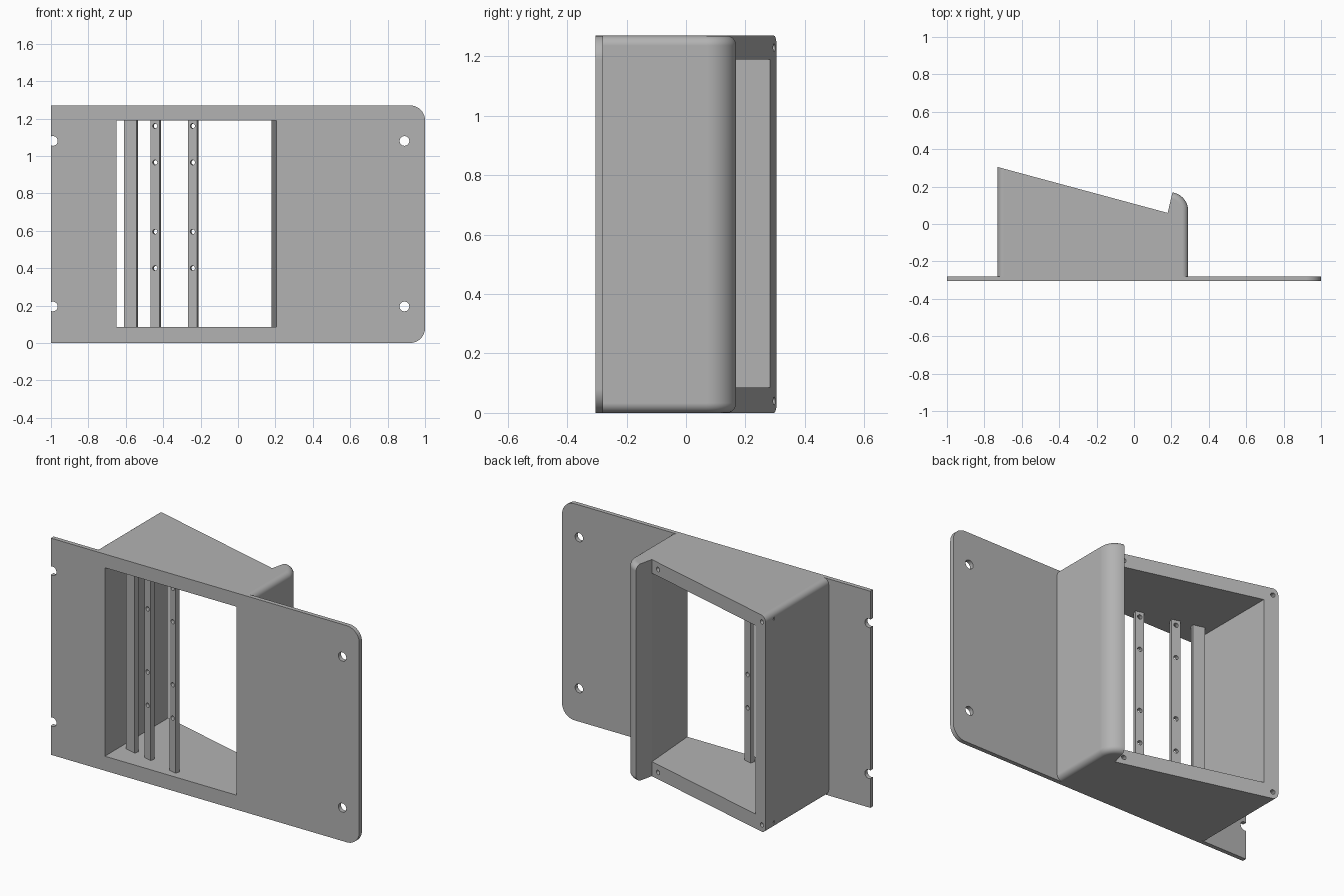
import bpy, bmesh, math
from mathutils import Matrix, Vector

if "Cube" in bpy.data.objects:
    bpy.data.objects.remove(bpy.data.objects["Cube"], do_unlink=True)

HEIGHT = 1.27
FRONT, BACK = -0.305, -0.28          # plate faces
LEFT, RIGHT = -0.73, 0.29            # housing sides
SLOPE = 0.27
TILT = math.atan(SLOPE)

grey = bpy.data.materials.new("plain grey")
grey.use_nodes = True
colour = (0.45, 0.45, 0.45, 1)
grey.diffuse_color = colour
grey.node_tree.nodes["Principled BSDF"].inputs["Base Color"].default_value = colour


def slope_y(x):
    return 0.305 - SLOPE * (x - LEFT)


def arc(cx, cy, r, start, end, steps):
    angles = [math.radians(start + (end - start) * i / steps) for i in range(steps + 1)]
    return [(cx + r * math.cos(a), cy + r * math.sin(a)) for a in angles]


def add_prism(bm, points, low, high, matrix=Matrix()):
    face = bm.faces.new([bm.verts.new((x, y, low)) for x, y in points])
    result = bmesh.ops.extrude_face_region(bm, geom=[face])
    top = [g for g in result["geom"] if isinstance(g, bmesh.types.BMVert)]
    bmesh.ops.translate(bm, verts=top, vec=(0, 0, high - low))
    verts = list(set(face.verts) | set(top))
    bmesh.ops.transform(bm, matrix=matrix, verts=verts)


def add_drill(bm, x, y, z, radius, length, tilt=0.0):
    matrix = (Matrix.Translation((x, y, z)) @ Matrix.Rotation(-tilt, 4, "Z")
              @ Matrix.Rotation(math.pi / 2, 4, "X"))
    bmesh.ops.create_cone(bm, cap_ends=True, segments=24, radius1=radius,
                          radius2=radius, depth=length, matrix=matrix)


def finish(name, bm):
    bmesh.ops.recalc_face_normals(bm, faces=bm.faces)
    mesh = bpy.data.meshes.new(name)
    bm.to_mesh(mesh)
    bm.free()
    mesh.materials.append(grey)
    obj = bpy.data.objects.new(name, mesh)
    bpy.context.collection.objects.link(obj)
    return obj


def activate(obj):
    bpy.ops.object.select_all(action="DESELECT")
    obj.select_set(True)
    bpy.context.view_layer.objects.active = obj


def cut(obj, bm):
    cutter = finish("cutter", bm)
    activate(obj)
    mod = obj.modifiers.new("cut", "BOOLEAN")
    mod.operation, mod.solver, mod.object = "DIFFERENCE", "EXACT", cutter
    bpy.ops.object.modifier_apply(modifier=mod.name)
    bpy.data.objects.remove(cutter, do_unlink=True)


def smooth(obj):
    activate(obj)
    bpy.ops.object.shade_smooth_by_angle(angle=math.radians(30))
    mod = obj.modifiers.new("even shading", "WEIGHTED_NORMAL")
    mod.keep_sharp = True


def cavity():
    bm = bmesh.new()
    add_prism(bm, [(-0.65, -0.5), (0.218, -0.5), (0.205, FRONT), (0.179, 0.06),
                   (0.162, 0.5), (-0.65, 0.5)], 0.085, 1.19)
    return bm


# Mounting plate: rounded on one end, open notches on the other
bm = bmesh.new()
r = 0.08
outline = ([(-1, 0)] + arc(1 - r, r, r, -90, 0, 10)
           + arc(1 - r, HEIGHT - r, r, 0, 90, 10) + [(-1, HEIGHT)])
add_prism(bm, outline, -BACK, -FRONT, Matrix.Rotation(math.pi / 2, 4, "X"))
plate = finish("mounting_plate", bm)
cut(plate, cavity())
drills = bmesh.new()
for x in (-0.99, 0.89):
    for z in (0.195, 1.08):
        add_drill(drills, x, FRONT, z, 0.026, 0.2)
cut(plate, drills)
smooth(plate)

# Housing: sloped back with a rounded lip at the shallow end
bm = bmesh.new()
profile = ([(LEFT, BACK), (RIGHT, BACK)] + arc(0.19, 0.07, 0.1, 0, 81, 10)
           + [(0.18, slope_y(0.18)), (LEFT, slope_y(LEFT))])
add_prism(bm, profile, 0, HEIGHT)
rounded = []
for e in bm.edges:
    a, b = (v.co for v in e.verts)
    x = (a.x + b.x) / 2
    if abs(a.z - b.z) < 0.001 and (x < -0.72 or x > 0.206):
        rounded.append(e)
bmesh.ops.recalc_face_normals(bm, faces=bm.faces)
bmesh.ops.bevel(bm, geom=rounded, offset=0.033, segments=6, profile=0.5,
                affect="EDGES", clamp_overlap=True)
housing = finish("housing", bm)
cut(housing, cavity())
drills = bmesh.new()
for x in (-0.70, 0.13):
    for z in (0.04, HEIGHT - 0.04):
        add_drill(drills, x, slope_y(x), z, 0.013, 0.16, TILT)
cut(housing, drills)
smooth(housing)

# Upright bars inside the opening, parallel to the sloped back
along = Vector((math.cos(TILT), -math.sin(TILT)))
inward = Vector((math.sin(TILT), math.cos(TILT)))
bars = [("plain_bar", -0.61, -0.165, 0.07, False),
        ("drilled_bar_outer", -0.468, -0.197, 0.05, True),
        ("drilled_bar_inner", -0.267, -0.252, 0.05, True)]
for name, x, y, width, drilled in bars:
    corner = Vector((x, y))
    side, depth = along * width, inward * 0.026
    bm = bmesh.new()
    add_prism(bm, [corner, corner + side, corner + side + depth, corner + depth],
              0.08, 1.195)
    bar = finish(name, bm)
    if drilled:
        centre = corner + side / 2 + depth / 2
        drills = bmesh.new()
        for z in (0.40, 0.595, 0.965, 1.16):
            add_drill(drills, centre.x, centre.y, z, 0.013, 0.1, TILT)
        cut(bar, drills)
    smooth(bar)
